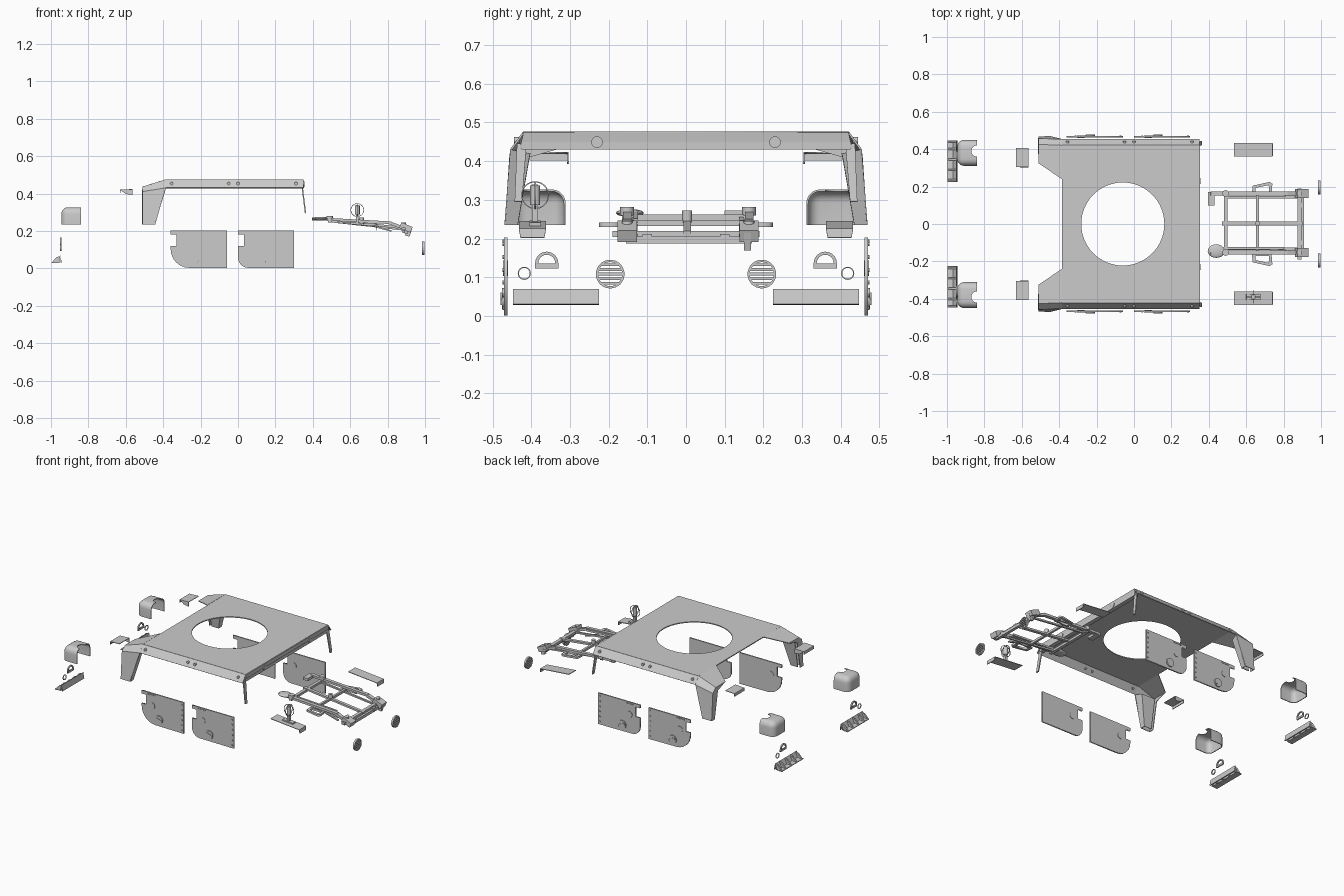
import bpy, bmesh, math
from mathutils import Vector, Matrix

if "Cube" in bpy.data.objects:
    bpy.data.objects.remove(bpy.data.objects["Cube"])

PLANES = {'XY': Matrix.Identity(4),
          'XZ': Matrix(((1,0,0,0),(0,0,-1,0),(0,1,0,0),(0,0,0,1))),
          'YZ': Matrix(((0,0,1,0),(1,0,0,0),(0,1,0,0),(0,0,0,1)))}

def finish(name, bm):
    me = bpy.data.meshes.new(name)
    bmesh.ops.recalc_face_normals(bm, faces=bm.faces[:])
    bm.to_mesh(me)
    bm.free()
    ob = bpy.data.objects.new(name, me)
    bpy.context.collection.objects.link(ob)
    return ob

def activate(ob):
    bpy.ops.object.select_all(action='DESELECT')
    ob.select_set(True)
    bpy.context.view_layer.objects.active = ob

def smooth(ob):
    activate(ob)
    bpy.ops.object.shade_smooth_by_angle(angle=math.radians(35))

def circ(cx, cy, r, n=24, a0=0, a1=2*math.pi):
    m = n if a1 - a0 > 6.2 else n - 1
    return [(cx+r*math.cos(a0+(a1-a0)*i/m), cy+r*math.sin(a0+(a1-a0)*i/m)) for i in range(n)]

def shape(name, loops, plane, at, thick):
    """Filled outline (extra loops are holes), given thickness, placed at depth `at`."""
    cu = bpy.data.curves.new(name, 'CURVE')
    cu.dimensions, cu.fill_mode, cu.extrude = '2D', 'BOTH', thick/2
    for lp in loops:
        sp = cu.splines.new('POLY')
        sp.points.add(len(lp)-1)
        for p, c in zip(sp.points, lp):
            p.co = (c[0], c[1], 0, 1)
        sp.use_cyclic_u = True
    ob = bpy.data.objects.new(name, cu)
    bpy.context.collection.objects.link(ob)
    axis = {'XY': (0,0,at), 'XZ': (0,at,0), 'YZ': (at,0,0)}[plane]
    ob.matrix_world = Matrix.Translation(axis) @ PLANES[plane]
    activate(ob)
    bpy.ops.object.convert(target='MESH')
    return ob

def panels(name, faces, thick=0.005):
    bm = bmesh.new()
    for f in faces:
        bm.faces.new([bm.verts.new(p) for p in f])
    bmesh.ops.remove_doubles(bm, verts=bm.verts[:], dist=1e-4)
    ob = finish(name, bm)
    m = ob.modifiers.new('thick', 'SOLIDIFY')
    m.thickness, m.offset = thick, 0
    return ob

def box(name, lo, hi, tilt=0):
    lo, hi = Vector(lo), Vector(hi)
    d = hi - lo
    bm = bmesh.new()
    bmesh.ops.create_cube(bm, size=1, matrix=Matrix.Translation((lo+hi)/2)
        @ Matrix.Rotation(tilt, 4, 'Y') @ Matrix.Diagonal((d.x, d.y, d.z, 1)))
    return finish(name, bm)

def bar(name, p, q, w, h):
    p, q = Vector(p), Vector(q)
    bm = bmesh.new()
    bmesh.ops.create_cube(bm, size=1, matrix=Matrix.Translation((p+q)/2)
        @ (q-p).to_track_quat('X', 'Z').to_matrix().to_4x4() @ Matrix.Diagonal(((q-p).length, w, h, 1)))
    return finish(name, bm)

def disc(name, c, r, depth, axis, n=16):
    rot = {'Z': Matrix.Identity(4), 'Y': Matrix.Rotation(math.pi/2, 4, 'X'), 'X': Matrix.Rotation(math.pi/2, 4, 'Y')}[axis]
    bm = bmesh.new()
    bmesh.ops.create_cone(bm, cap_ends=True, segments=n, radius1=r, radius2=r, depth=depth,
                          matrix=Matrix.Translation(c) @ rot)
    ob = finish(name, bm)
    smooth(ob)
    return ob

# Roof plate with round hatch opening
shape('roof_plate', [[(-.385,-.422),(.35,-.422),(.35,.422),(-.385,.422)], circ(-.06,0,.222,64)], 'XY', .473, .006)
# Windscreen header under the front edge
panels('front_header', [[(.35,-.42,.474),(.35,.42,.474),(.345,.43,.432),(.345,-.43,.432)]], .006)
box('header_rail', (.325,-.425,.43), (.352,.425,.449))

for s in (1, -1):
    Y = lambda pts: [(x, s*y, z) for x, y, z in pts]
    # Sloped roof side with bolts
    panels('roof_side', [Y([(-.385,.42,.474),(.35,.42,.474),(.35,.452,.43),(-.385,.452,.43)])])
    for x in (-.355, -.05, 0, .31):
        disc('roof_bolt', (x, s*.437, .454), .008, .014, 'Y', 12)
    disc('header_boss', (.35, s*.23, .449), .015, .012, 'X')
    # Rear corner gusset and boxed pillar
    panels('rear_corner', [
        Y([(-.385,.24,.474),(-.385,.42,.474),(-.51,.425,.435),(-.51,.325,.435)]),
        Y([(-.385,.42,.474),(-.385,.452,.43),(-.51,.455,.41),(-.51,.425,.435)]),
        Y([(-.385,.452,.43),(-.51,.455,.41),(-.51,.467,.235),(-.445,.467,.235)]),
        Y([(-.51,.425,.435),(-.51,.455,.41),(-.51,.467,.235),(-.51,.437,.235),(-.51,.405,.41),(-.51,.325,.435)])])
    panels('pillar_inner', [
        Y([(-.40,.405,.42),(-.495,.405,.42),(-.495,.437,.235),(-.445,.437,.235)]),
        Y([(-.40,.405,.42),(-.39,.452,.43),(-.445,.467,.235),(-.445,.437,.235)])])
    # Thin windscreen pillar
    panels('front_pillar', [Y([(.342,.412,.445),(.342,.437,.445),(.361,.443,.295),(.361,.424,.295)])], .007)

    # Two doors with notch, rivets, handle and hinges
    for x0, name, cut in ((-.36, 'rear_door', .1), (0, 'front_door', .055)):
        arc = [(x0+cut*(1-math.sin(t)), .003+cut*(1-math.cos(t))) for t in [i*math.pi/12 for i in range(7)]]
        shape(name, [[(x0,.203),(x0,.182),(x0+.032,.182),(x0+.032,.12),(x0,.12)] + arc[::-1] +
                     [(x0+.3,.001),(x0+.3,.203)]], 'XZ', s*.466, .008)
        disc(name+'_handle_cup', (x0+.125, s*.472, .045), .027, .008, 'Y', 20)
        box(name+'_handle', (x0+.105, min(s*.472, s*.479), .036), (x0+.15, max(s*.472, s*.479), .052), .4)
        disc(name+'_lock', (x0+.075, s*.466, .123), .02, .013, 'Y', 20)
        for i in range(6):
            disc(name+'_rivet', (x0+.288, s*.471, .02+.033*i), .005, .006, 'Y', 8)
        for i in range(5):
            disc(name+'_rivet', (x0+.045+.012*i, s*.471, .193), .004, .006, 'Y', 8)

    # Rear lamp hood: rounded shell open below and in front, notched on top
    bm = bmesh.new()
    bmesh.ops.create_cube(bm, size=1, matrix=Matrix.Translation((-.892, s*.38, .281)) @ Matrix.Diagonal((.105,.138,.092,1)))
    mid = lambda e: (e.verts[0].co + e.verts[1].co)/2
    back = [e for e in bm.edges if mid(e).x < -.893 and mid(e).z > .28]
    sides = [e for e in bm.edges if mid(e).z > .32 and abs(mid(e).x+.892) < .01]
    bmesh.ops.bevel(bm, geom=list(set(back+sides)), offset=.036, segments=5, profile=.5, affect='EDGES')
    bmesh.ops.delete(bm, geom=[f for f in bm.faces if f.calc_center_median().x > -.841 or
                               f.calc_center_median().z < .237], context='FACES')
    hood = finish('lamp_hood', bm)
    m = hood.modifiers.new('thick', 'SOLIDIFY')
    m.thickness = .005
    cutter = disc('notch_cutter', (-.84, s*.39, .32), .03, .06, 'Z', 24)
    b = hood.modifiers.new('notch', 'BOOLEAN')
    b.object, b.solver = cutter, 'EXACT'
    activate(hood)
    for mod in ('thick', 'notch'):
        bpy.ops.object.modifier_apply(modifier=mod)
    bpy.data.objects.remove(cutter)
    smooth(hood)

    # Small folded bracket
    panels('rear_bracket', [Y([(-.63,.305,.42),(-.63,.405,.42),(-.565,.405,.422),(-.565,.305,.422)]),
                            Y([(-.63,.305,.42),(-.565,.305,.422),(-.565,.305,.393),(-.60,.305,.398)]),
                            Y([(-.63,.305,.402),(-.63,.405,.402),(-.63,.405,.42),(-.63,.305,.42)])], .004)
    # Rear bumper step with ribs
    panels('bumper', [Y([(-.998,.225,.03),(-.998,.447,.03),(-.965,.447,.033),(-.965,.225,.033)]),
                      Y([(-.965,.225,.033),(-.965,.447,.033),(-.95,.447,.067),(-.95,.225,.067)]),
                      Y([(-.95,.225,.067),(-.95,.447,.067),(-.945,.447,.03),(-.945,.225,.03)])], .005)
    for y in (.235, .29, .345, .4, .44):
        panels('bumper_rib', [Y([(-.998,y,.03),(-.955,y,.03),(-.952,y,.065),(-.97,y,.06)])], .01)
    # Rear lamp rings
    def dee(r, z0):
        return [(s*.36+a, z) for a, z in [(-r, z0)] + [(-q, w) for q, w in circ(0, .136, r, 13, 0, math.pi)] + [(r, z0)]]
    shape('rear_lamp_frame', [dee(.030, .123), dee(.022, .135)], 'YZ', -.948, .008)
    shape('rear_lamp_ring', [circ(s*.418,.11,.017), circ(s*.418,.11,.014)], 'YZ', -.948, .006)

    # Round front lamp guard with slats
    shape('lamp_guard', [circ(s*.196,.108,.037,32), circ(s*.196,.108,.031,32)], 'YZ', .991, .012)
    for i in range(-2, 3):
        w = math.sqrt(.034**2 - (.012*i)**2)
        box('guard_slat', (.987, s*.196-w, .1045+.012*i), (.996, s*.196+w, .1115+.012*i))

    # Front wing plate with folded edges
    panels('wing_plate', [Y([(.535,.362,.243),(.535,.432,.243),(.74,.432,.225),(.74,.362,.225)]),
                          Y([(.74,.362,.225),(.74,.432,.225),(.742,.428,.202),(.742,.366,.202)])], .004)

    # Looped side wing of the bonnet rack
    W = lambda pts: [(x, s*y) for x, y in pts]
    shape('rack_loop', [W([(.63,.16),(.635,.205),(.725,.225),(.74,.215),(.735,.16)]),
                        W([(.65,.17),(.65,.193),(.72,.208),(.722,.17)])], 'XY', .236, .012)
    # Rack side rails and end clamps
    y = .163 if s > 0 else -.152
    bar('rack_rail', (.41,y,.267), (.82,y,.244), .022, .014)
    bar('rack_rail_end', (.81,y,.244), (.915,y,.205), .024, .016)
    bar('rack_lower_rail', (.49,y-s*.02,.252), (.9,y-s*.02,.206), .012, .01)
    box('rack_clamp', (.865,y-.025,.203), (.93,y+.025,.235), .4)
    disc('rack_bolt', (.49,y,.27), .018, .022, 'Z')
    disc('rack_bolt', (.885,y,.235), .014, .02, 'Z')

# Rack cross members, centre bar and fittings
for x, z, w in ((.49,.254,.02), (.66,.24,.014), (.885,.212,.022)):
    h = .19 if x > .8 else .165
    bar('rack_cross', (x,-h,z), (x,h,z), w, .015)
bar('rack_cross_low', (.9,-.155,.196), (.9,.17,.196), .018, .018)
bar('rack_centre', (.47,.003,.262), (.9,.003,.214), .02, .012)
disc('centre_knob', (.66,.003,.257), .013, .03, 'Z')
box('rack_block', (.395,.1,.255), (.43,.172,.272))
box('rack_tail', (.9,.15,.172), (.925,.168,.22), .3)
bar('rack_latch', (.73,-.145,.225), (.82,-.145,.2), .012, .008)
for y in (-.1, .1):
    box('rack_foot', (.88,y-.012,.19), (.91,y+.012,.212))
# Flattened tool head on the rack
bm = bmesh.new()
bmesh.ops.create_uvsphere(bm, u_segments=20, v_segments=10, radius=1,
    matrix=Matrix.Translation((.44,-.145,.266)) @ Matrix.Diagonal((.046,.036,.01,1)))
smooth(finish('tool_head', bm))
bar('tool_handle', (.46,-.13,.264), (.8,-.13,.246), .012, .012)

# Crossed-ring antenna on one wing plate
shape('antenna_ring_front', [circ(.638,.312,.036,32), circ(.638,.312,.033,32)], 'XZ', -.39, .004)
shape('antenna_ring_side', [circ(-.39,.312,.036,32), circ(-.39,.312,.033,32)], 'YZ', .638, .004)
box('antenna_post', (.631,-.398,.236), (.645,-.382,.34))
disc('antenna_hub', (.638,-.39,.312), .013, .05, 'Z')
box('antenna_foot', (.6,-.405,.234), (.675,-.375,.244), .08)
